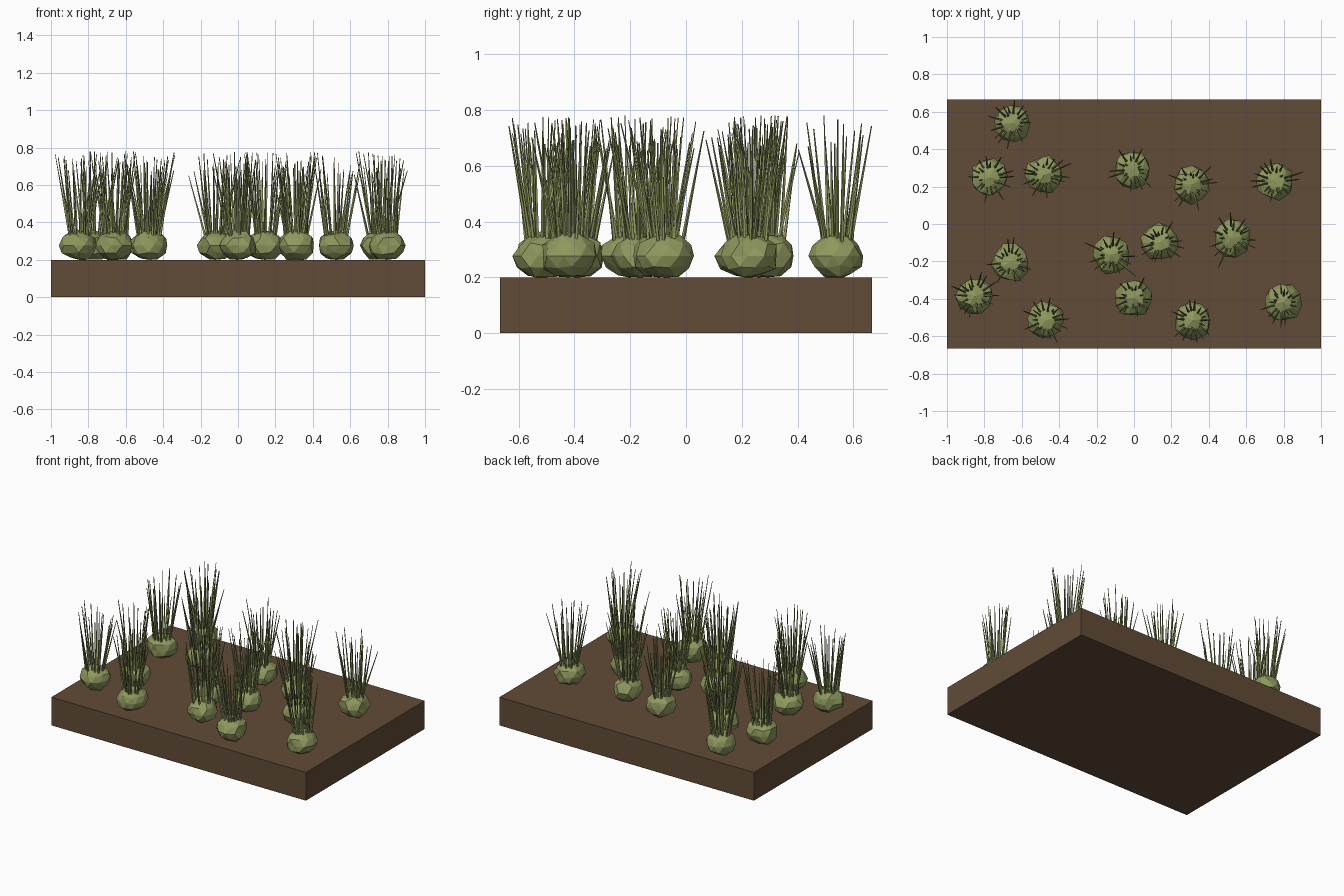
import bpy, bmesh, math, random
from mathutils import Vector

if "Cube" in bpy.data.objects:
    bpy.data.objects.remove(bpy.data.objects["Cube"])

random.seed(7)


def material(name, rgb):
    m = bpy.data.materials.new(name)
    m.diffuse_color = (*rgb, 1)
    m.use_nodes = True
    m.node_tree.nodes["Principled BSDF"].inputs["Base Color"].default_value = m.diffuse_color
    return m


SOIL = material("soil brown", (0.120, 0.070, 0.038))
GREEN = material("plant green", (0.275, 0.318, 0.112))


def finish(bm, name, mat):
    me = bpy.data.meshes.new(name)
    bmesh.ops.recalc_face_normals(bm, faces=bm.faces)
    bm.to_mesh(me)
    bm.free()
    me.materials.append(mat)
    ob = bpy.data.objects.new(name, me)
    bpy.context.collection.objects.link(ob)
    return ob


def add_blade(bm, base, tip, r0, r1):
    # thin four-sided spike with a tiny blunt tip
    d = (tip - base).normalized()
    u = d.orthogonal().normalized()
    v = d.cross(u)
    turn = random.uniform(0, math.pi)
    low, high = [], []
    for k in range(4):
        a = turn + k * math.pi / 2
        side = math.cos(a) * u + math.sin(a) * v
        low.append(bm.verts.new(base + r0 * side))
        high.append(bm.verts.new(tip + r1 * side))
    for k in range(4):
        j = (k + 1) % 4
        bm.faces.new((low[k], low[j], high[j], high[k]))
    bm.faces.new(low[::-1])
    bm.faces.new(high)


# soil slab
bm = bmesh.new()
bmesh.ops.create_cube(bm, size=1)
for v in bm.verts:
    v.co = Vector((v.co.x * 2, v.co.y * 1.333, (v.co.z + 0.5) * 0.2))
finish(bm, "soil_slab", SOIL)

# plant positions
PLANTS = [(-0.65, 0.54), (-0.775, 0.25), (-0.48, 0.262), (-0.01, 0.29),
          (0.31, 0.21), (0.755, 0.23), (-0.66, -0.205), (-0.85, -0.385),
          (-0.47, -0.515), (-0.12, -0.165), (0.14, -0.097), (0.525, -0.075),
          (0.0, -0.395), (0.315, -0.515), (0.795, -0.42)]

for i, (px, py) in enumerate(PLANTS, 1):
    # lumpy faceted clump, flattened where it meets the soil
    bm = bmesh.new()
    bmesh.ops.create_icosphere(bm, subdivisions=2, radius=1)
    spin = random.uniform(0, math.tau)
    c, s = math.cos(spin), math.sin(spin)
    for v in bm.verts:
        x, y, z = v.co * random.uniform(0.89, 1.07)
        v.co = Vector((px + 0.102 * (c * x - s * y), py + 0.102 * (s * x + c * y),
                       max(0.2, 0.277 + 0.085 * z)))
    finish(bm, f"clump_{i}", GREEN)

    # upright blades fanning outward from the clump
    bm = bmesh.new()
    n = 18
    for k in range(n):
        a = math.tau * (k + random.uniform(-0.3, 0.3)) / n
        r0 = random.uniform(0.035, 0.06)
        r1 = r0 + random.uniform(0.015, 0.09)
        if random.random() < 0.08:
            r1 += 0.04
        out = Vector((math.cos(a), math.sin(a), 0))
        base = Vector((px, py, 0.31)) + out * r0
        tip = Vector((px, py, random.uniform(0.65, 0.782))) + out * r1
        tip.x = max(-0.995, min(0.995, tip.x))
        tip.y = max(-0.665, min(0.665, tip.y))
        add_blade(bm, base, tip, 0.0075, 0.002)
    finish(bm, f"grass_blades_{i}", GREEN)
